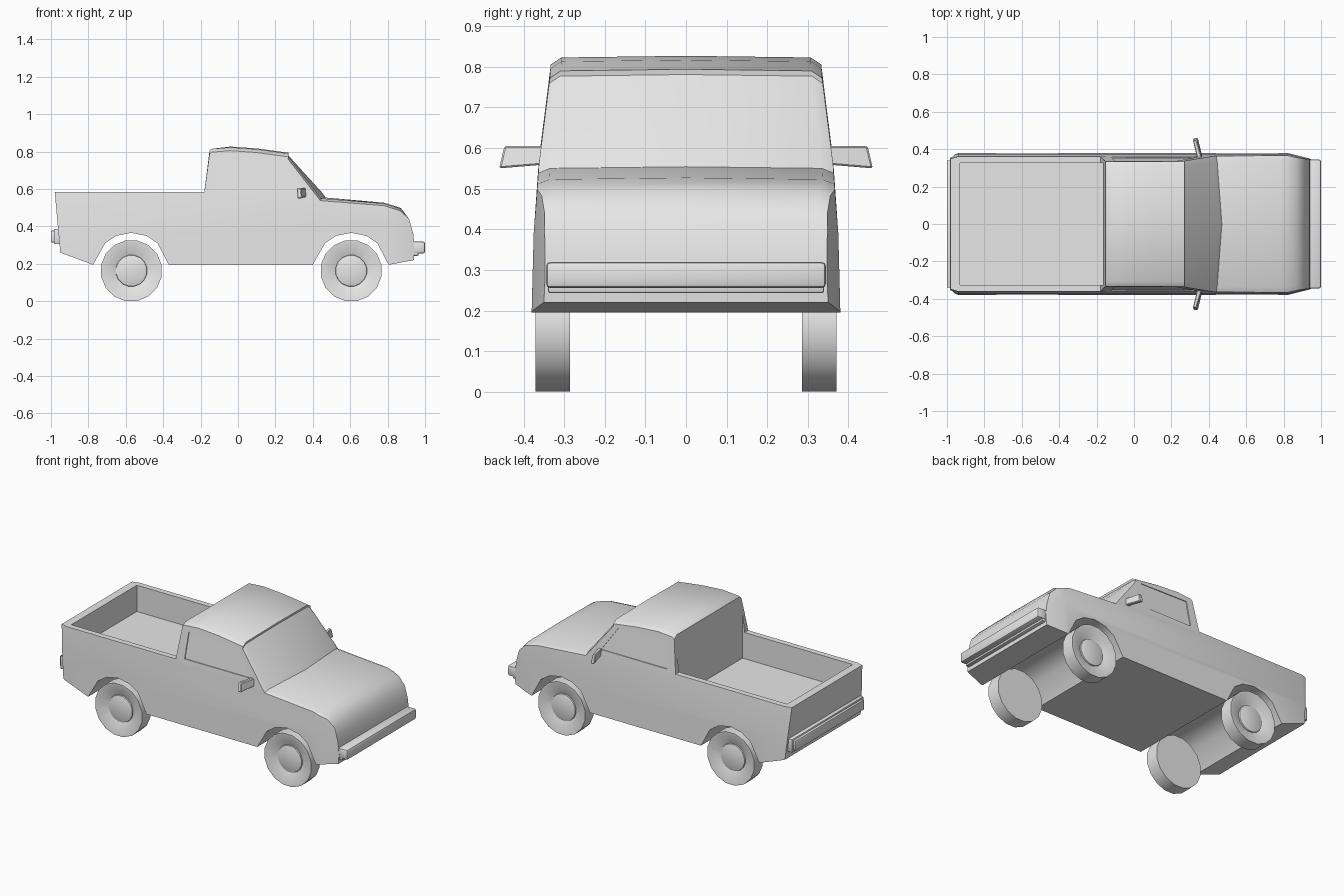
import bpy, bmesh, math
from mathutils import Vector

if "Cube" in bpy.data.objects:
    bpy.data.objects.remove(bpy.data.objects["Cube"])

grey = bpy.data.materials.new("plain_grey")
grey.diffuse_color = (0.8, 0.8, 0.8, 1)
grey.use_nodes = True
grey.node_tree.nodes["Principled BSDF"].inputs["Base Color"].default_value = grey.diffuse_color


def make(name, bm):
    bmesh.ops.recalc_face_normals(bm, faces=bm.faces)
    me = bpy.data.meshes.new(name)
    bm.to_mesh(me)
    bm.free()
    me.materials.append(grey)
    ob = bpy.data.objects.new(name, me)
    bpy.context.collection.objects.link(ob)
    return ob


def smooth(ob, angle=35):
    bpy.ops.object.select_all(action='DESELECT')
    bpy.context.view_layer.objects.active = ob
    ob.select_set(True)
    bpy.ops.object.shade_smooth_by_angle(angle=math.radians(angle))


def loft(bm, a, b):
    """Closed solid between two matching outlines."""
    va = [bm.verts.new(p) for p in a]
    vb = [bm.verts.new(p) for p in b]
    bm.faces.new(va)
    bm.faces.new(vb[::-1])
    for i in range(len(a)):
        j = (i + 1) % len(a)
        bm.faces.new((va[i], vb[i], vb[j], va[j]))


def box(name, x, y, z, bevel=0.0):
    bm = bmesh.new()
    loft(bm, [(x[0], y[0], h) if k else (x[1], y[0], h) for k, h in
              ((1, z[0]), (0, z[0]), (0, z[1]), (1, z[1]))],
         [(x[0], y[1], h) if k else (x[1], y[1], h) for k, h in
          ((1, z[0]), (0, z[0]), (0, z[1]), (1, z[1]))])
    if bevel:
        bmesh.ops.bevel(bm, geom=bm.edges[:], offset=bevel, segments=2,
                        profile=0.5, affect='EDGES')
    return make(name, bm)


def lerp(v, table):
    if v <= table[0][0]:
        return table[0][1]
    for (a, p), (b, q) in zip(table, table[1:]):
        if v <= b:
            return p + (q - p) * (v - a) / (b - a)
    return table[-1][1]


def half_width(x, z):
    w = lerp(z, [(0.2, 0.38), (0.39, 0.375), (0.575, 0.362), (0.8, 0.334)])
    return w + lerp(x, [(-0.98, -0.012), (-0.94, 0), (0.82, 0), (0.95, -0.032)])


def cut(ob, cutter):
    """Carve one solid out of another."""
    mod = ob.modifiers.new("cut", 'BOOLEAN')
    mod.operation, mod.solver, mod.object = 'DIFFERENCE', 'EXACT', cutter
    bpy.ops.object.select_all(action='DESELECT')
    bpy.context.view_layer.objects.active = ob
    ob.select_set(True)
    bpy.ops.object.modifier_apply(modifier=mod.name)
    bpy.data.objects.remove(cutter)


# Body: side profile with two wheel arches
WHEELS = (-0.57, 0.605)


def arch(cx):
    return [(cx + dx, z) for dx, z in
            ((-0.205, 0.195), (-0.14, 0.31), (-0.08, 0.35), (0, 0.366),
             (0.08, 0.35), (0.14, 0.31), (0.2, 0.195))]


profile = ([(-0.98, 0.585), (-0.95, 0.26)] + arch(WHEELS[0]) + arch(WHEELS[1]) +
           [(0.94, 0.22), (0.945, 0.28), (0.937, 0.36), (0.915, 0.44),
            (0.87, 0.495), (0.78, 0.523), (0.44, 0.55), (0.268, 0.777),
            (0.27, 0.79), (0.1, 0.813), (-0.04, 0.823), (-0.14, 0.815),
            (-0.152, 0.805), (-0.18, 0.585)])
bm = bmesh.new()
loft(bm, [(x, -1, z) for x, z in profile], [(x, 1, z) for x, z in profile])
for co, no in (((0, 0, 0.39), (0, 0, 1)), ((0, 0, 0.575), (0, 0, 1)),
               ((-0.94, 0, 0), (1, 0, 0)), ((0.82, 0, 0), (1, 0, 0)),
               ((0, -0.92, 0), (0, 1, 0)), ((0, 0, 0), (0, 1, 0)),
               ((0, 0.92, 0), (0, 1, 0))):
    bmesh.ops.bisect_plane(bm, geom=bm.verts[:] + bm.edges[:] + bm.faces[:],
                           plane_co=co, plane_no=no, dist=1e-5)
# Taper the sides, crown the roof and hood, bow the windshield base
for v in bm.verts:
    x, f, z = v.co
    v.co.y = f * half_width(x, z)
    if abs(f) > 0.99:
        if z > 0.77:
            v.co.z -= 0.018
        elif x > 0.4 and z > 0.48:
            v.co.z -= 0.012
    elif abs(f) < 0.01 and z > 0.48 and x > -0.1:
        v.co.z += 0.004
    if 0.4 < x < 0.5 and z > 0.5:
        v.co.x += 0.03 * (1 - f * f)
body = make("body", bm)

# Open cargo bed
cut(body, box("bed_cutter", (-0.93, -0.165), (-0.325, 0.325), (0.42, 0.7)))

# Shallow side windows
window = [(-0.12, 0.6), (-0.105, 0.765), (0.23, 0.758), (0.34, 0.6)]
for s in (-1, 1):
    bm = bmesh.new()
    loft(bm, [(x, s * (half_width(x, z) - 0.006), z) for x, z in window],
         [(x, s * (half_width(x, z) + 0.05), z) for x, z in window])
    cut(body, make("window_cutter", bm))
smooth(body)

# Bumpers
smooth(box("front_bumper", (0.93, 1.0), (-0.345, 0.345), (0.255, 0.32), 0.012))
smooth(box("front_valance", (0.92, 0.965), (-0.34, 0.34), (0.243, 0.28), 0.006))
smooth(box("rear_bumper", (-0.985, -0.94), (-0.355, 0.355), (0.305, 0.387), 0.004))
smooth(box("rear_bumper_pad", (-1.0, -0.97), (-0.34, 0.34), (0.315, 0.377), 0.004))

# Door mirrors
for s, side in ((-1, "right"), (1, "left")):
    bm = bmesh.new()
    loft(bm, [(x, s * y, z) for x, y, z in
              ((0.345, 0.34, 0.56), (0.37, 0.34, 0.56),
               (0.365, 0.34, 0.605), (0.34, 0.34, 0.605))],
         [(x, s * y, z) for x, y, z in
          ((0.317, 0.46, 0.55), (0.342, 0.46, 0.55),
           (0.335, 0.447, 0.605), (0.315, 0.447, 0.605))])
    bmesh.ops.bevel(bm, geom=bm.edges[:], offset=0.004, segments=1, affect='EDGES')
    smooth(make(side + "_mirror", bm))

# Wheels: tyre, dished rim and domed hub spun round the axle
SIDES = 16
section = [(0.165, 0.285), (0.165, 0.37), (0.155, 0.37), (0.085, 0.345),
           (0.083, 0.352), (0.05, 0.361)]
for cx, end in zip(WHEELS, ("rear", "front")):
    for s, side in ((-1, "right"), (1, "left")):
        bm = bmesh.new()
        rings = []
        for r, y in section:
            rings.append([bm.verts.new((
                cx + r * math.sin(2 * math.pi * (i + 0.5) / SIDES), s * y,
                0.163 + r * math.cos(2 * math.pi * (i + 0.5) / SIDES)))
                for i in range(SIDES)])
        for a, b in zip(rings, rings[1:]):
            for i in range(SIDES):
                j = (i + 1) % SIDES
                bm.faces.new((a[i], a[j], b[j], b[i]))
        bm.faces.new(rings[0])
        bm.faces.new(rings[-1])
        smooth(make(end + "_" + side + "_wheel", bm))
